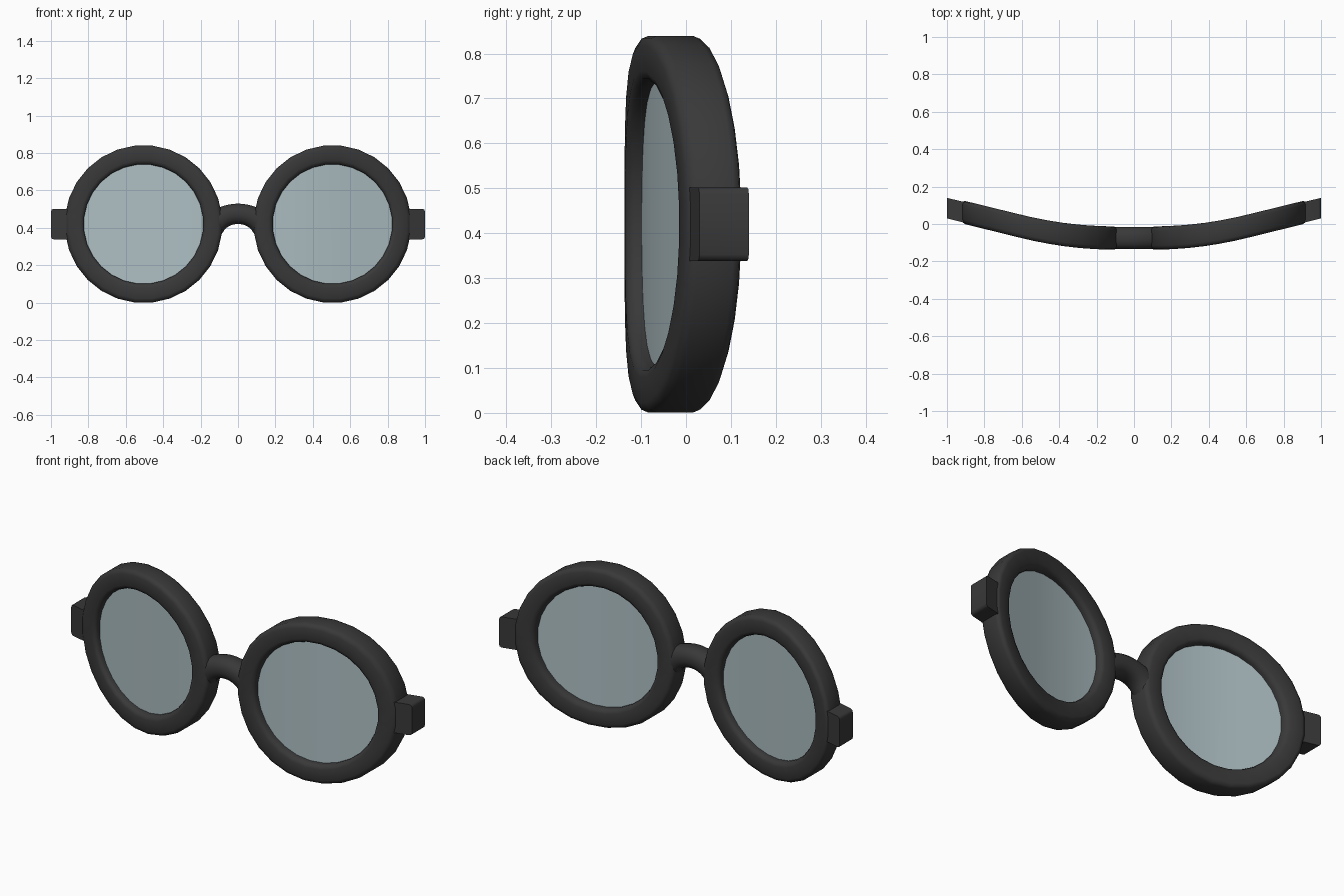
import bpy, bmesh, math

if "Cube" in bpy.data.objects:
    bpy.data.objects.remove(bpy.data.objects["Cube"])

CX, CZ, Y0 = 0.505, 0.42, -0.075   # ring centre and middle plane of the frame


def material(name, rgb):
    m = bpy.data.materials.new(name)
    m.diffuse_color = (*rgb, 1)
    m.use_nodes = True
    m.node_tree.nodes["Principled BSDF"].inputs["Base Color"].default_value = m.diffuse_color
    return m


frame_mat = material("charcoal frame", (0.04, 0.04, 0.04))
lens_mat = material("smoky blue lens", (0.42, 0.52, 0.55))


def wrap(x):
    """Backward sweep of the face curve: flat, then curved, then straight."""
    a, slope = abs(x), 0.246
    if a < 0.1:
        return 0
    if a < 0.6:
        return slope * (a - 0.1) ** 2
    return slope * (0.25 + a - 0.6)


def finish(name, bm, mat, angle=50):
    for v in bm.verts:
        v.co.y += Y0 + wrap(v.co.x)
    bmesh.ops.recalc_face_normals(bm, faces=bm.faces)
    me = bpy.data.meshes.new(name)
    bm.to_mesh(me)
    bm.free()
    me.materials.append(mat)
    ob = bpy.data.objects.new(name, me)
    bpy.context.collection.objects.link(ob)
    bpy.ops.object.select_all(action='DESELECT')
    ob.select_set(True)
    bpy.context.view_layer.objects.active = ob
    bpy.ops.object.shade_smooth_by_angle(angle=math.radians(angle))


def skin(bm, loops, closed):
    """Join a list of vertex loops with quads."""
    n = len(loops[0])
    for i in range(len(loops) if closed else len(loops) - 1):
        a, b = loops[i], loops[(i + 1) % len(loops)]
        for j in range(n):
            bm.faces.new((a[j], a[(j + 1) % n], b[(j + 1) % n], b[j]))


def ellipse(n, half_w, half_d, power):
    """Rounded cross-section (superellipse)."""
    pts = []
    for j in range(n):
        t = 2 * math.pi * (j + 0.5) / n
        c, s = math.cos(t), math.sin(t)
        k = (abs(c) ** power + abs(s) ** power) ** (-1 / power)
        pts.append((half_w * c * k, half_d * s * k))
    return pts


def rounded_box(half_w, half_d, radius):
    """Rectangular cross-section with rounded corners."""
    pts = []
    for q, (sx, sy) in enumerate(((1, 1), (-1, 1), (-1, -1), (1, -1))):
        for k in range(3):
            t = math.pi / 2 * (q + k / 2)
            pts.append((sx * (half_w - radius) + radius * math.cos(t),
                        sy * (half_d - radius) + radius * math.sin(t)))
    return pts


SIDES = 28
for side, label in ((-1, "left"), (1, "right")):
    # Rim
    bm = bmesh.new()
    loops = []
    for i in range(SIDES):
        t = 2 * math.pi * (i + 0.5) / SIDES
        loops.append([bm.verts.new((side * CX + (0.371 + r) * math.cos(t), y,
                                    CZ + (0.371 + r) * math.sin(t)))
                      for r, y in rounded_box(0.051, 0.062, 0.022)])
    skin(bm, loops, True)
    finish(label + "_rim", bm, frame_mat, 60)

    # Lens: a thin disc cut into strips so that it follows the curve
    bm = bmesh.new()
    bmesh.ops.create_circle(bm, cap_ends=True, segments=32, radius=0.335)
    for v in bm.verts:
        v.co = (v.co.x + side * CX, -0.025, v.co.y + CZ)
    ext = bmesh.ops.extrude_face_region(bm, geom=bm.faces[:])
    for v in ext["geom"]:
        if isinstance(v, bmesh.types.BMVert):
            v.co.y = 0.025
    for k in range(-7, 8):
        bmesh.ops.bisect_plane(bm, geom=bm.verts[:] + bm.edges[:] + bm.faces[:],
                               plane_co=(side * CX + k * 0.043, 0, 0), plane_no=(1, 0, 0))
    finish(label + "_lens", bm, lens_mat, 40)

    # Hinge block at the outer edge, rounded at its outer top and bottom
    bm = bmesh.new()
    bmesh.ops.create_cube(bm, size=1)
    for v in bm.verts:
        v.co = (side * (0.94 + 0.12 * v.co.x), v.co.y * 0.11, CZ + v.co.z * 0.163)
    bmesh.ops.recalc_face_normals(bm, faces=bm.faces)
    edges = [e for e in bm.edges
             if all(side * v.co.x > 0.95 for v in e.verts)
             and abs(e.verts[0].co.z - e.verts[1].co.z) < 0.01
             and abs(e.verts[0].co.y - e.verts[1].co.y) > 0.05]
    bmesh.ops.bevel(bm, geom=edges, offset=0.014, segments=2, profile=0.5, affect='EDGES')
    finish(label + "_hinge", bm, frame_mat, 50)

# Nose bridge: an arched tube that flares into the rims
bm = bmesh.new()
loops = []
for i in range(13):
    u = -1 + i / 6
    x = 0.125 * u
    z = 0.475 - 0.045 * u * u
    a = math.atan(-0.7 * u)
    loops.append([bm.verts.new((x - w * math.sin(a), y, z + w * math.cos(a)))
                  for w, y in ellipse(16, 0.055 + 0.018 * u ** 4, 0.06, 2.5)])
skin(bm, loops, False)
bm.faces.new(loops[0])
bm.faces.new(loops[-1])
finish("nose_bridge", bm, frame_mat)
